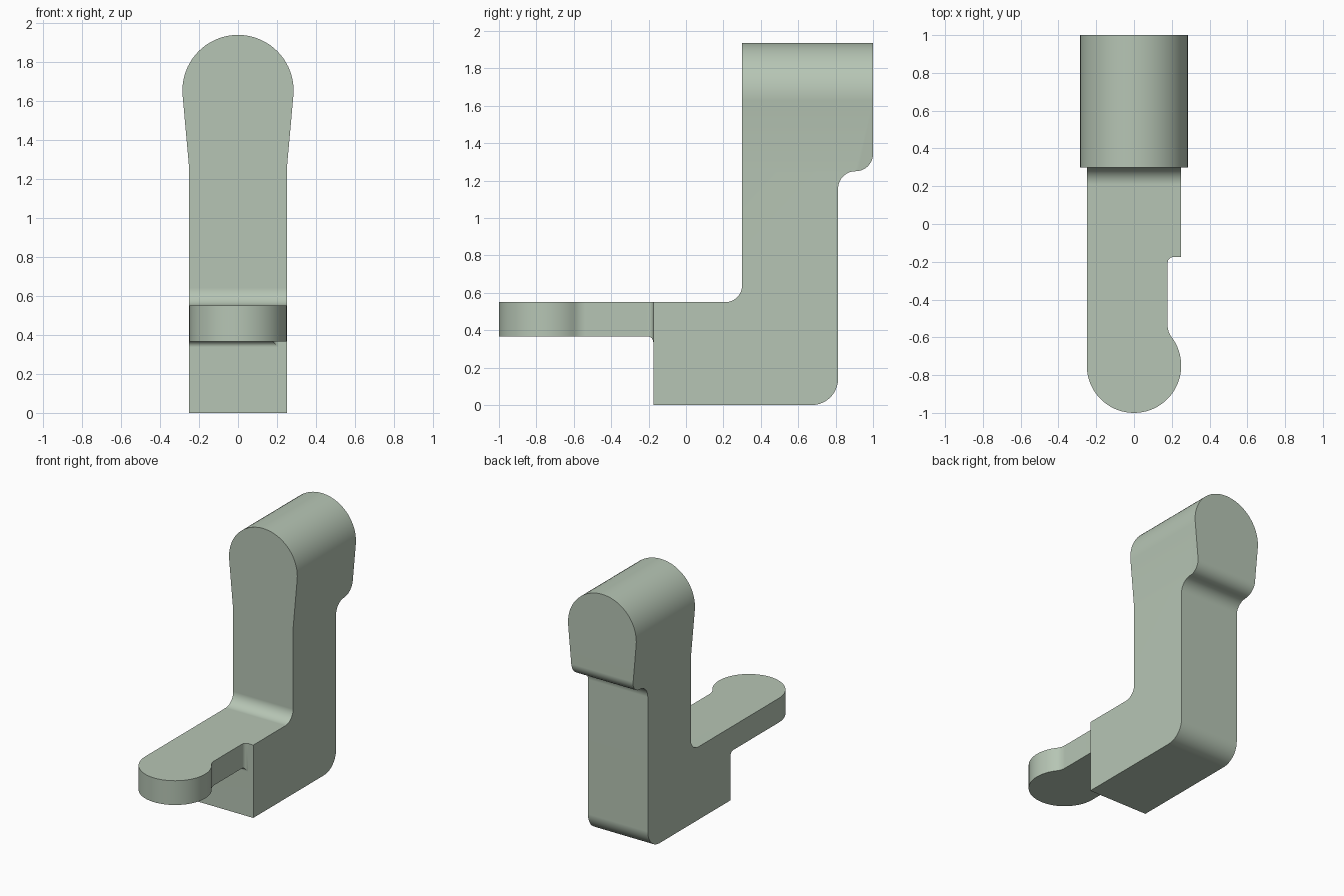
import bpy, bmesh
from math import cos, sin, radians, sqrt, degrees, atan2

if "Cube" in bpy.data.objects:
    bpy.data.objects.remove(bpy.data.objects["Cube"])


def arc(cx, cy, r, a0, a1, n):
    """Points on an arc, both ends included, angles in degrees."""
    angles = [radians(a0 + (a1 - a0) * i / n) for i in range(n + 1)]
    return [(cx + r * cos(a), cy + r * sin(a)) for a in angles]


def prism(name, profile, place, lo, hi):
    """Closed profile extruded from lo to hi; place maps (a, b, depth) to xyz."""
    bm = bmesh.new()
    ends = [[bm.verts.new(place(a, b, d)) for a, b in profile] for d in (lo, hi)]
    for ring in ends:
        bm.faces.new(ring)
    n = len(profile)
    for i in range(n):
        j = (i + 1) % n
        bm.faces.new((ends[0][i], ends[0][j], ends[1][j], ends[1][i]))
    bmesh.ops.recalc_face_normals(bm, faces=bm.faces)
    mesh = bpy.data.meshes.new(name)
    bm.to_mesh(mesh)
    bm.free()
    ob = bpy.data.objects.new(name, mesh)
    bpy.context.collection.objects.link(ob)
    return ob


# Side outline (y, z): foot tongue, block, post and overhanging head
side = [(-1.1, 0.55), (-1.1, 0.367)]
side += arc(-0.205, 0.337, 0.03, 90, 0, 6)
side += [(-0.175, 0)]
side += arc(0.673, 0.14, 0.14, -90, 0, 10)
side += arc(0.906, 1.157, 0.093, 180, 90, 10)
side += arc(0.907, 1.343, 0.093, -90, 0, 10)
side += [(1, 2.1), (0.3, 2.1)]
side += arc(0.21, 0.64, 0.09, 0, -90, 10)
bracket = prism("bracket", side, lambda a, b, d: (d, a, b), -0.4, 0.4)

# Front outline (x, z): straight post flaring into a round head
front = [(-0.25, -0.1), (0.25, -0.1), (0.25, 1.25)]
front += arc(0, 1.652, 0.285, -5, 185, 38)
front += [(-0.25, 1.25)]
front_cutter = prism("front_outline_cutter", front, lambda a, b, d: (a, d, b), -1.3, 1.3)

# Top outline (x, y): rounded tongue tip with a notch on the right
r, wall, fr = 0.25, 0.178, 0.10
rise = sqrt((r + fr) ** 2 - (wall + fr) ** 2)
ang = degrees(atan2(rise, wall + fr))
top = [(-0.4, 1.2), (-0.4, -0.75)]
top += arc(0, -0.75, r, 180, 270, 18) + arc(0, -0.75, r, 270, 360, 18)[1:]
top += arc(0, -0.75, r, 0, ang, 8)[1:]
top += arc(wall + fr, -0.75 + rise, fr, 180 + ang, 180, 6)[1:]
top += arc(wall + 0.03, -0.205, 0.03, 180, 90, 6)
top += [(0.4, -0.175), (0.4, 1.2)]
top_cutter = prism("top_outline_cutter", top, lambda a, b, d: (a, b, d), -0.2, 2.3)

# Intersect the three outlines
bpy.context.view_layer.objects.active = bracket
bracket.select_set(True)
for cutter in (front_cutter, top_cutter):
    cutter.hide_render = True
    mod = bracket.modifiers.new("outline", 'BOOLEAN')
    mod.operation = 'INTERSECT'
    mod.solver = 'EXACT'
    mod.object = cutter
    bpy.ops.object.modifier_apply(modifier=mod.name)
    bpy.data.objects.remove(cutter)

# Smooth rounds, crisp edges, flat large faces
bpy.ops.object.shade_smooth_by_angle(angle=radians(30))
weighted = bracket.modifiers.new("flat_faces", 'WEIGHTED_NORMAL')
weighted.keep_sharp = True

# Muted green finish
green = bpy.data.materials.new("muted_green")
green.diffuse_color = (0.47, 0.56, 0.46, 1)
green.use_nodes = True
green.node_tree.nodes["Principled BSDF"].inputs["Base Color"].default_value = green.diffuse_color
bracket.data.materials.clear()
bracket.data.materials.append(green)
